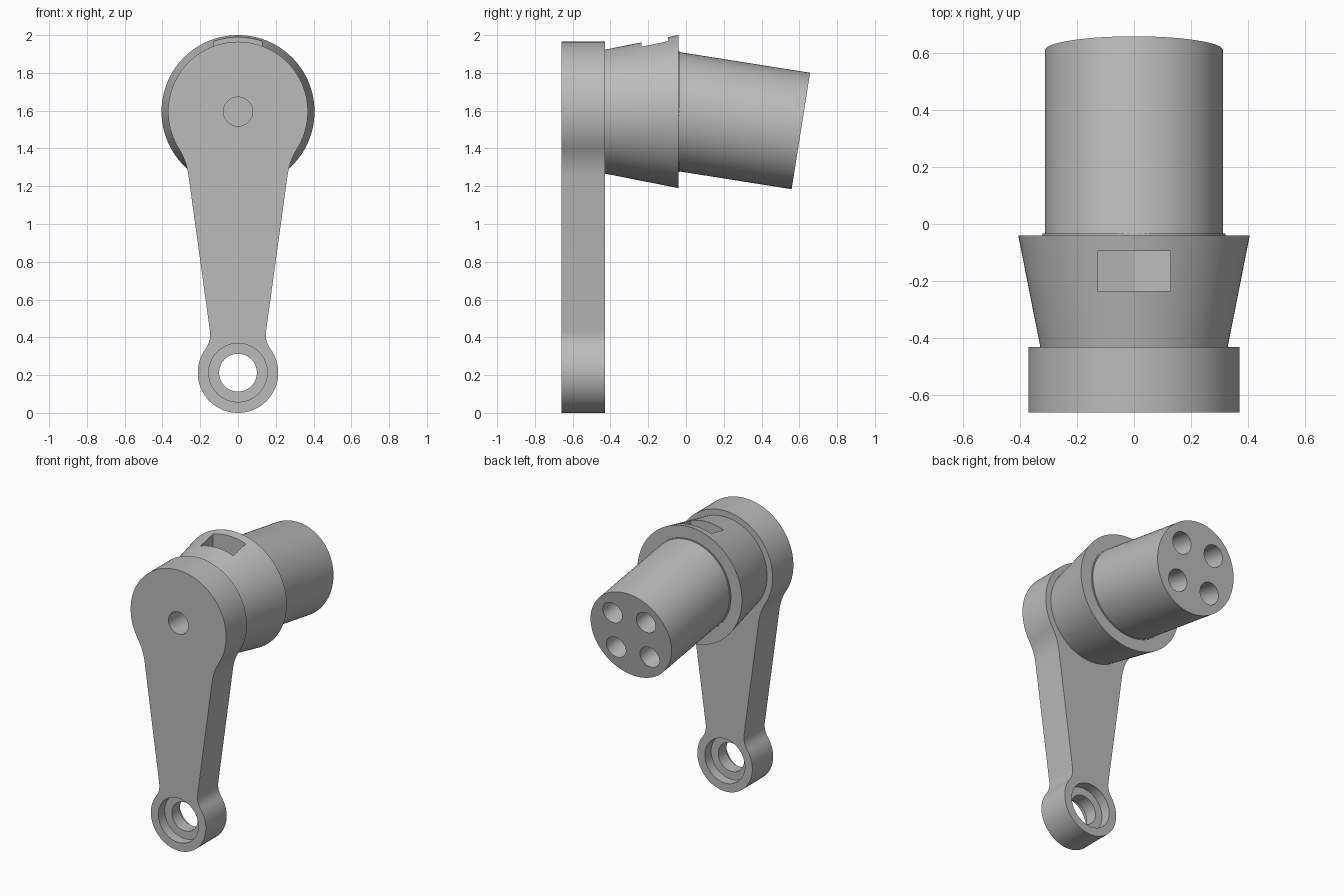
import bpy, bmesh, math
from mathutils import Vector, Matrix

if "Cube" in bpy.data.objects:
    bpy.data.objects.remove(bpy.data.objects["Cube"])

grey = bpy.data.materials.new("plain grey")
grey.use_nodes = True
GREY = (0.5, 0.5, 0.5, 1)
grey.diffuse_color = GREY
grey.node_tree.nodes["Principled BSDF"].inputs["Base Color"].default_value = GREY

HUB_Z, EYE_Z = 1.595, 0.213
FRONT, BACK = -0.66, -0.43


def finish(name, bm):
    bmesh.ops.recalc_face_normals(bm, faces=bm.faces)
    mesh = bpy.data.meshes.new(name)
    bm.to_mesh(mesh)
    bm.free()
    obj = bpy.data.objects.new(name, mesh)
    bpy.context.collection.objects.link(obj)
    mesh.materials.append(grey)
    return obj


def rod(name, start, end, r1, r2=None, sides=96):
    """Cylinder or cone between two points."""
    start, end = Vector(start), Vector(end)
    axis = end - start
    place = Matrix.Translation((start + end) / 2) @ axis.to_track_quat('Z', 'Y').to_matrix().to_4x4()
    bm = bmesh.new()
    bmesh.ops.create_cone(bm, cap_ends=True, segments=sides, radius1=r1,
                          radius2=r1 if r2 is None else r2, depth=axis.length, matrix=place)
    return finish(name, bm)


def slab(name, outline, y0, y1):
    """Extrude an x-z outline along y."""
    bm = bmesh.new()
    face = bm.faces.new([bm.verts.new((x, y0, z)) for x, z in outline])
    new = bmesh.ops.extrude_face_region(bm, geom=[face])["geom"]
    bmesh.ops.translate(bm, vec=(0, y1 - y0, 0),
                        verts=[g for g in new if isinstance(g, bmesh.types.BMVert)])
    return finish(name, bm)


def activate(obj):
    bpy.ops.object.select_all(action='DESELECT')
    obj.select_set(True)
    bpy.context.view_layer.objects.active = obj


def cut(obj, cutters):
    for cutter in cutters:
        cutter.hide_render = True
        mod = obj.modifiers.new("cut", 'BOOLEAN')
        mod.operation, mod.solver, mod.object = 'DIFFERENCE', 'EXACT', cutter
        activate(obj)
        bpy.ops.object.modifier_apply(modifier=mod.name)
        bpy.data.objects.remove(cutter)


def arc(cz, r, a0, a1, n):
    angles = [math.radians(a0 + (a1 - a0) * i / n) for i in range(n + 1)]
    return [(r * math.cos(a), cz + r * math.sin(a)) for a in angles]


def side_x(z):
    """Half width of the straight tapered shank."""
    return 0.153 + (z - 0.466) * 0.138


def blend(point, angle, way, n=8):
    """Concave curve from a circle's tangent onto the shank, endpoints excluded at start."""
    a = math.radians(angle)
    d = Vector((math.sin(a), -math.cos(a))) * way
    p = Vector(point)
    t = (p.x - side_x(p.y)) / (0.138 * d.y - d.x)
    c = p + d * t
    line = Vector((0.138, 1)).normalized() * (1 if d.y > 0 else -1)
    e = c + line * t
    return [tuple(p * (1 - s) ** 2 + c * 2 * s * (1 - s) + e * s * s)
            for s in [i / n for i in range(1, n + 1)]]


# Arm: hub disc, tapered shank and eye in one outline
hub = arc(HUB_Z, 0.37, 90, -32, 36)
eye = arc(EYE_Z, 0.213, 36, -90, 36)
half = hub + blend(hub[-1], -32, 1) + blend(eye[0], 36, -1)[::-1] + eye
outline = half + [(-x, z) for x, z in half[-2:0:-1]]
arm = slab("crank_arm", outline, FRONT, BACK)
cut(arm, [
    rod("eye_hole", (0, -0.8, EYE_Z), (0, -0.3, EYE_Z), 0.1, sides=64),
    rod("front_bore", (0, -0.8, EYE_Z), (0, FRONT + 0.07, EYE_Z), 0.155, sides=64),
    rod("back_bore", (0, BACK - 0.07, EYE_Z), (0, -0.3, EYE_Z), 0.155, sides=64),
    rod("hub_hole", (0, -0.8, HUB_Z), (0, BACK - 0.03, HUB_Z), 0.077, sides=48),
])

# Flared collar with a pocket that has a shallow V floor
collar = rod("flared_collar", (0, BACK, HUB_Z), (0, -0.04, HUB_Z), 0.328, 0.405, sides=128)
pocket = [(-0.127, 2.1), (0.127, 2.1), (0.127, 1.82), (0, 1.79), (-0.127, 1.82)]
cut(collar, [slab("pocket", pocket, -0.235, -0.095)])

# Tilted grip with four blind holes in its end
tilt = math.radians(9)
axis = Vector((0, math.cos(tilt), -math.sin(tilt)))
up = Vector((0, math.sin(tilt), math.cos(tilt)))
tip = Vector((0, 0.608, 1.4925))
grip = rod("grip", tip - axis * 0.717, tip, 0.312, sides=128)
holes = []
for sx in (-1, 1):
    for sz in (-1, 1):
        p = tip + Vector((0.13 * sx, 0, 0)) + up * 0.13 * sz
        holes.append(rod("grip_hole", p - axis * 0.4, p + axis * 0.1, 0.075, sides=48))
cut(grip, holes)

# Thin seat ring where the grip meets the collar
seat = rod("grip_seat", (0, -0.06, HUB_Z), (0, -0.034, HUB_Z), 0.32)

for obj in (arm, collar, grip, seat):
    activate(obj)
    bpy.ops.object.shade_smooth_by_angle(angle=math.radians(25))
